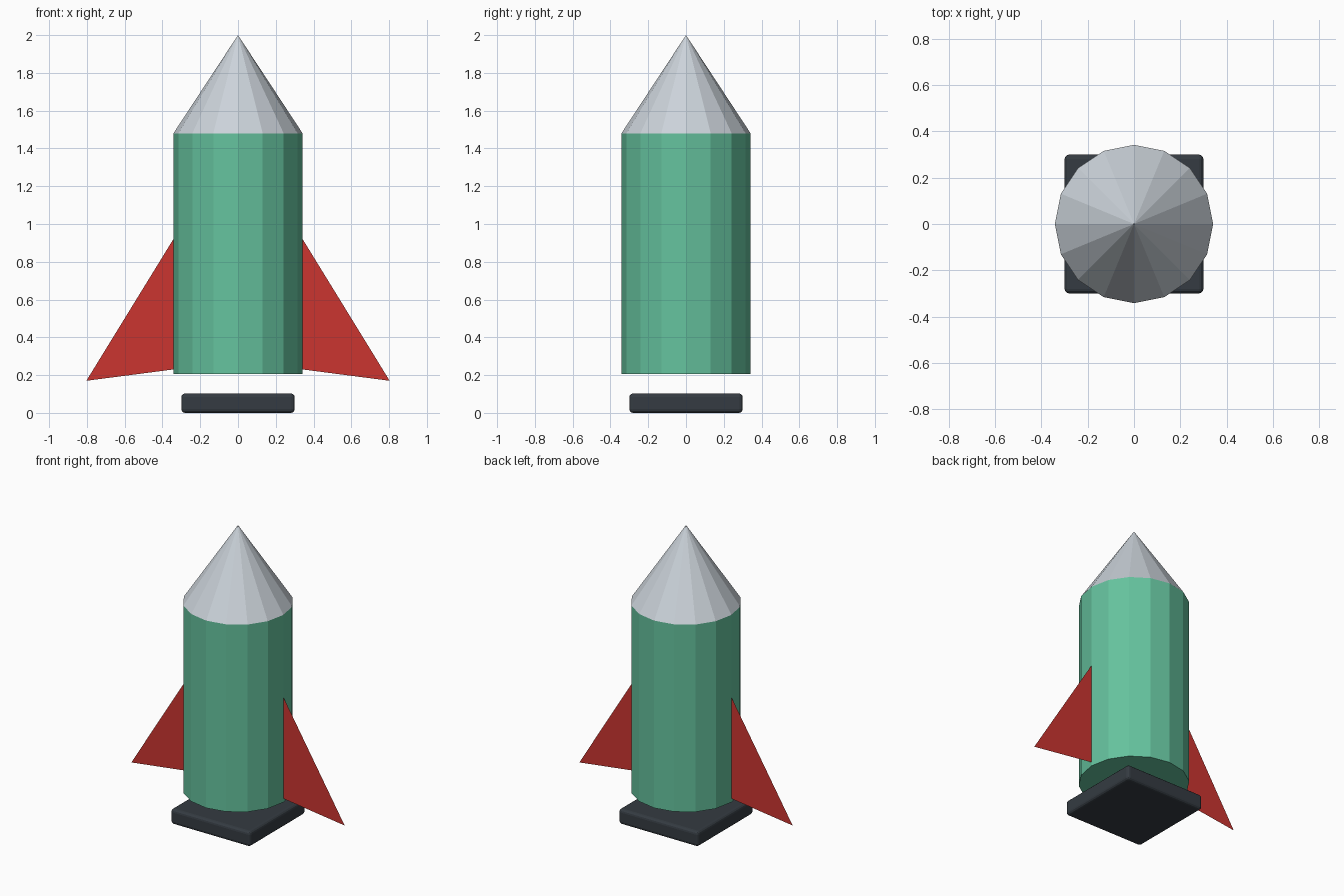
import bpy
import math

if "Cube" in bpy.data.objects:
    bpy.data.objects.remove(bpy.data.objects["Cube"])


def material(name, color):
    mat = bpy.data.materials.new(name)
    mat.diffuse_color = (*color, 1.0)
    mat.use_nodes = True
    mat.node_tree.nodes["Principled BSDF"].inputs["Base Color"].default_value = mat.diffuse_color
    return mat


GREEN = material("green", (0.13, 0.54, 0.34))
SILVER = material("silver", (0.60, 0.65, 0.70))
RED = material("red", (0.60, 0.036, 0.03))
CHARCOAL = material("charcoal", (0.035, 0.044, 0.054))

SIDES, RADIUS = 16, 0.342
BODY_BOTTOM, BODY_TOP, TIP = 0.205, 1.48, 2.0


def finish(name, mat):
    obj = bpy.context.object
    obj.name = name
    obj.data.materials.append(mat)
    return obj


# Faceted body
bpy.ops.mesh.primitive_cylinder_add(
    vertices=SIDES, radius=RADIUS, depth=BODY_TOP - BODY_BOTTOM,
    location=(0, 0, (BODY_TOP + BODY_BOTTOM) / 2))
finish("body", GREEN)

# Faceted nose cone
bpy.ops.mesh.primitive_cone_add(
    vertices=SIDES, radius1=RADIUS, radius2=0, depth=TIP - BODY_TOP,
    location=(0, 0, (TIP + BODY_TOP) / 2))
finish("nose_cone", SILVER)

# Launch plate with rounded edges
bpy.ops.mesh.primitive_cube_add(size=1, location=(0, 0, 0.0515))
plate = finish("launch_plate", CHARCOAL)
plate.scale = (0.6, 0.6, 0.103)
bpy.ops.object.transform_apply(location=False, rotation=False, scale=True)
bevel = plate.modifiers.new("rounded_edges", "BEVEL")
bevel.width = 0.02
bevel.segments = 3

# Paper-thin swept fins, one on each side
for side, label in ((1, "right"), (-1, "left")):
    mesh = bpy.data.meshes.new(label + "_fin")
    outline = [(RADIUS, 0.92), (0.803, 0.17), (RADIUS, 0.23)]
    mesh.from_pydata([(side * x, 0, z) for x, z in outline], [], [(0, 1, 2)])
    mesh.materials.append(RED)
    fin = bpy.data.objects.new(label + "_fin", mesh)
    bpy.context.collection.objects.link(fin)
